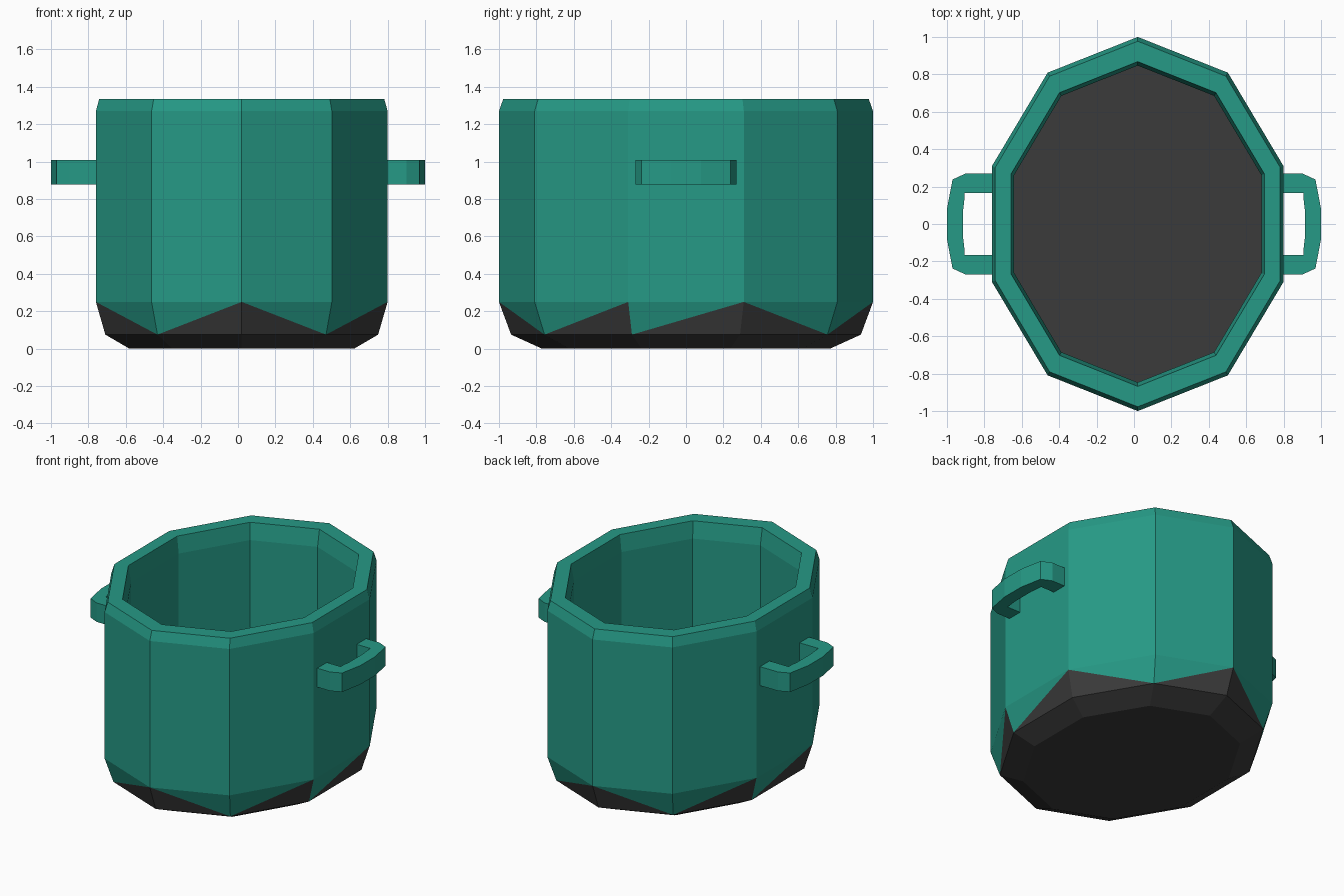
import bpy, bmesh
from math import cos, sin, pi

cube = bpy.data.objects.get("Cube")
if cube:
    bpy.data.objects.remove(cube)


def material(name, rgb):
    mat = bpy.data.materials.new(name)
    mat.use_nodes = True
    colour = (*rgb, 1)
    mat.diffuse_color = colour
    mat.node_tree.nodes["Principled BSDF"].inputs["Base Color"].default_value = colour
    return mat


teal = material("teal enamel", (0.019, 0.32, 0.237))
black = material("charcoal black", (0.044, 0.044, 0.044))


def finish(bm, name, mats):
    bmesh.ops.recalc_face_normals(bm, faces=bm.faces)
    mesh = bpy.data.meshes.new(name)
    bm.to_mesh(mesh)
    bm.free()
    for mat in mats:
        mesh.materials.append(mat)
    obj = bpy.data.objects.new(name, mesh)
    bpy.context.collection.objects.link(obj)
    return obj


# Ten-sided oval pot: (scale, height) from base, up the outside, down the inside
SIDES = 10
CENTRE_X, RADIUS_X = 0.02, 0.82
profile = [(0.77, 0), (0.935, 0.075), (1, 0.25), (1, 1.27), (0.977, 1.335),
           (0.868, 1.335), (0.847, 1.22), (0.847, 0.1)]
BURNT_BAND = 1

bm = bmesh.new()
rings = []
for scale, z in profile:
    angles = [-pi / 2 + 2 * pi * k / SIDES for k in range(SIDES)]
    rings.append([bm.verts.new((CENTRE_X + RADIUS_X * scale * cos(a), scale * sin(a), z))
                  for a in angles])

for band, (low, high) in enumerate(zip(rings, rings[1:])):
    for k in range(SIDES):
        n = (k + 1) % SIDES
        if band == BURNT_BAND:
            # Zigzag edge: each panel is split into a teal and a black triangle
            if k % 5 in (0, 3):
                upper, lower = (high[k], low[n], high[n]), (high[k], low[k], low[n])
            else:
                upper, lower = (high[k], low[k], high[n]), (low[k], low[n], high[n])
            bm.faces.new(upper)
            bm.faces.new(lower).material_index = 1
        else:
            face = bm.faces.new((low[k], low[n], high[n], high[k]))
            face.material_index = int(band < BURNT_BAND)

# Underside and inner floor
for ring in (rings[0], rings[-1]):
    bm.faces.new(ring).material_index = 1
finish(bm, "pot_body", [teal, black])

# Side handles: matching outer and inner outlines, mirrored front to back
outer = [(0.72, 0.27), (0.9, 0.27), (0.97, 0.238), (0.985, 0.16), (1, 0.08)]
inner = [(0.72, 0.165), (0.8, 0.165), (0.905, 0.165), (0.908, 0.12), (0.913, 0.08)]


def handle(name, side):
    bm = bmesh.new()
    sections = []
    pairs = list(zip(outer, inner))
    path = [(o, i, 1) for o, i in pairs] + [(o, i, -1) for o, i in reversed(pairs)]
    for o, i, flip in path:
        corners = [(o, 0.878), (o, 1.01), (i, 1.01), (i, 0.878)]
        sections.append([bm.verts.new((side * p[0], flip * p[1], z)) for p, z in corners])
    for a, b in zip(sections, sections[1:]):
        for k in range(4):
            n = (k + 1) % 4
            bm.faces.new((a[k], a[n], b[n], b[k]))
    for end in (sections[0], sections[-1]):
        bm.faces.new(end)
    finish(bm, name, [teal])


handle("left_handle", 1)
handle("right_handle", -1)
